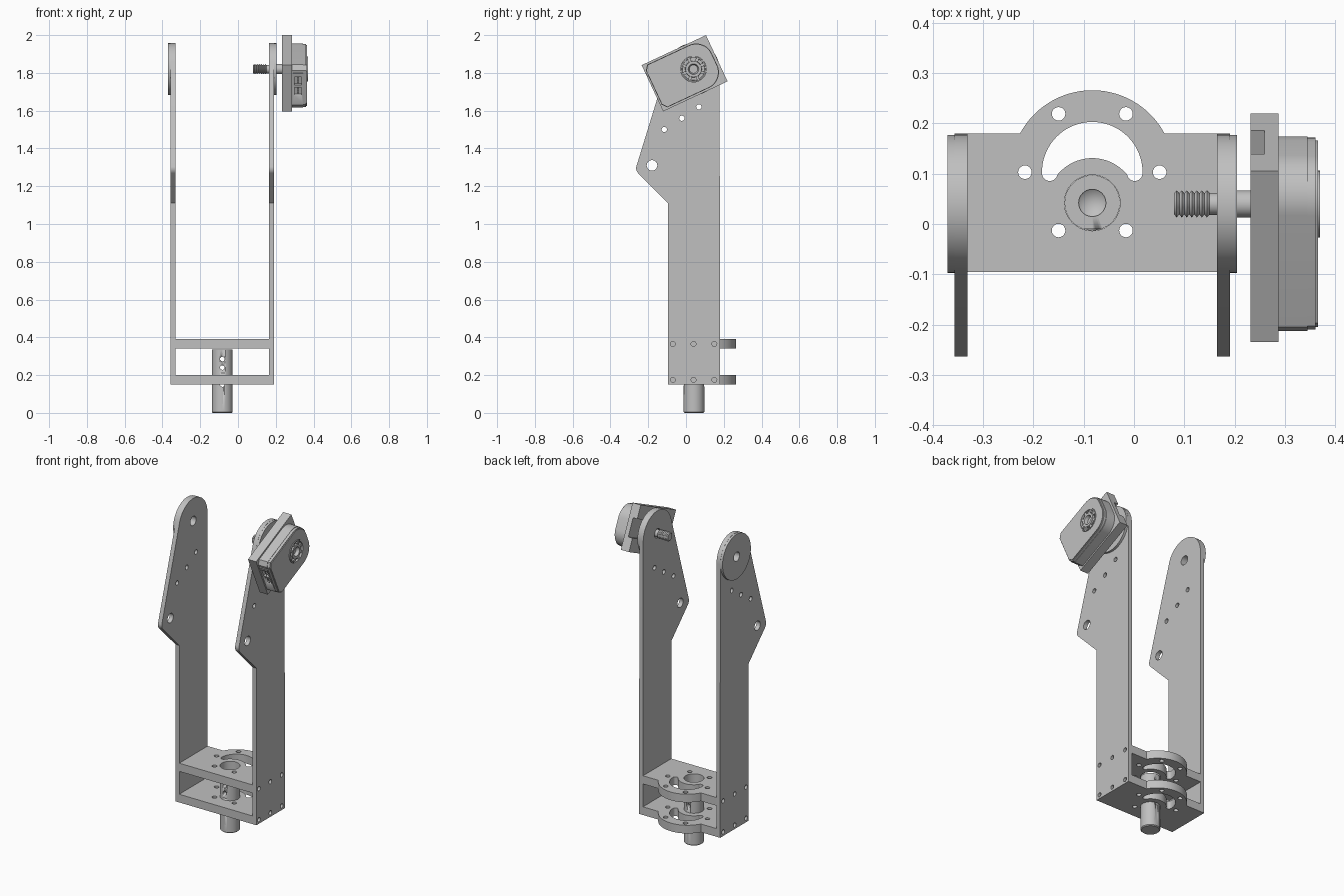
import bpy, bmesh, math
from mathutils import Matrix, Vector

cube = bpy.data.objects.get("Cube")
if cube:
    bpy.data.objects.remove(cube)

grey = bpy.data.materials.new("light_grey")
grey.use_nodes = True
COLOUR = (0.53, 0.53, 0.53, 1)
grey.diffuse_color = COLOUR
grey.node_tree.nodes["Principled BSDF"].inputs["Base Color"].default_value = COLOUR


def finish(name, bm, matrix):
    """Clean a bmesh, place it and make it an object."""
    bmesh.ops.remove_doubles(bm, verts=bm.verts, dist=1e-5)
    bmesh.ops.transform(bm, matrix=matrix, verts=bm.verts)
    bmesh.ops.recalc_face_normals(bm, faces=bm.faces)
    me = bpy.data.meshes.new(name)
    bm.to_mesh(me)
    bm.free()
    me.materials.clear()
    me.materials.append(grey)
    ob = bpy.data.objects.new(name, me)
    bpy.context.collection.objects.link(ob)
    bpy.ops.object.select_all(action="DESELECT")
    ob.select_set(True)
    bpy.context.view_layer.objects.active = ob
    bpy.ops.object.shade_smooth_by_angle(angle=math.radians(30))
    return ob


def arc(x, y, r, a0, a1, n=24):
    angles = [math.radians(a0 + (a1 - a0) * i / n) for i in range(n + 1)]
    return [(x + r * math.cos(a), y + r * math.sin(a)) for a in angles]


def circle(x, y, r, n=32):
    return arc(x, y, r, 0, 360, n)[:-1]


def sheet(name, outlines, low, high, matrix=Matrix()):
    """Flat sheet: first outline is the edge, the others are holes."""
    cu = bpy.data.curves.new(name + "_outline", "CURVE")
    cu.dimensions, cu.fill_mode, cu.extrude = "2D", "BOTH", (high - low) / 2
    for points in outlines:
        sp = cu.splines.new("POLY")
        sp.points.add(len(points) - 1)
        for p, (x, y) in zip(sp.points, points):
            p.co = (x, y, 0, 1)
        sp.use_cyclic_u = True
    tmp = bpy.data.objects.new(name + "_outline", cu)
    bpy.context.collection.objects.link(tmp)
    bpy.context.view_layer.update()
    me = bpy.data.meshes.new_from_object(tmp.evaluated_get(bpy.context.evaluated_depsgraph_get()))
    bm = bmesh.new()
    bm.from_mesh(me)
    bpy.data.objects.remove(tmp)
    bpy.data.meshes.remove(me)
    return finish(name, bm, matrix @ Matrix.Translation((0, 0, (low + high) / 2)))


def lathe(name, profile, matrix, steps=48):
    """Revolve (radius, height) points about the local z axis."""
    bm = bmesh.new()
    vs = [bm.verts.new((r, 0, h)) for r, h in profile]
    edges = [bm.edges.new(pair) for pair in zip(vs, vs[1:])]
    bmesh.ops.spin(bm, geom=vs + edges, cent=(0, 0, 0), axis=(0, 0, 1),
                   angle=math.tau, steps=steps, use_duplicate=False)
    return finish(name, bm, matrix)


def box(name, low, high, matrix=Matrix()):
    low, high = Vector(low), Vector(high)
    bm = bmesh.new()
    bmesh.ops.create_cube(bm, size=1)
    return finish(name, bm, matrix @ Matrix.Translation((low + high) / 2)
                  @ Matrix.Diagonal((*(high - low), 1)))


def cut(target, cutter):
    cutter.hide_render = True
    mod = target.modifiers.new("cut", "BOOLEAN")
    mod.operation, mod.object, mod.solver = "DIFFERENCE", cutter, "EXACT"
    bpy.context.view_layer.objects.active = target
    bpy.ops.object.modifier_apply(modifier=mod.name)
    bpy.data.objects.remove(cutter)


# Frame whose local x, y, z run along world y, z, x
SIDE = Matrix(((0, 0, 1, 0), (1, 0, 0, 0), (0, 1, 0, 0), (0, 0, 0, 1)))
PY, PZ = 0.04, 1.82                       # pivot
PIVOT = SIDE @ Matrix.Translation((PY, PZ, 0))

# Side arms with their holes
arm = ([(-0.095, 0.15), (0.18, 0.15)] + arc(PY, PZ, 0.138, 0, 164)
       + arc(-0.227, 1.295, 0.037, 164, 225, 8) + [(-0.095, 1.11)])
pivot_hole = circle(PY, PZ, 0.028)
holes = [pivot_hole, circle(-0.18, 1.31, 0.028)]
holes += [circle(y, z, 0.014, 20) for y, z in ((-0.115, 1.5), (-0.022, 1.56), (0.068, 1.62))]
holes += [circle(y, z, 0.013, 20) for y in (-0.07, 0.04, 0.15) for z in (0.175, 0.365)]
for side, low, high, out in (("left", 0.165, 0.191, 0.205), ("right", -0.357, -0.331, -0.371)):
    sheet(side + "_arm", [arm] + holes, low, high, SIDE)
    a, b = sorted((high if out > 0 else low, out))
    sheet(side + "_pivot_disc", [circle(PY, PZ, 0.137, 64), pivot_hole], a, b, SIDE)

# Two cross shelves with a rounded back, bolt circle and crescent slot
CX, CY, SY = -0.083, 0.103, 0.042
shelf = ([(-0.331, -0.095), (0.165, -0.095), (0.165, 0.18)]
         + arc(CX, CY, 0.163, 28.2, 151.8, 40) + [(-0.331, 0.18)])
slot = (arc(CX, CY, 0.1, 0, 180, 36) + arc(CX - 0.0845, CY - 0.002, 0.0155, 190, 350, 10)
        + arc(CX, SY, 0.089, 138, 42) + arc(CX + 0.0845, CY - 0.002, 0.0155, 190, 350, 10))
bolts = [circle(*p, 0.0135, 20) for p in circle(CX, CY, 0.134, 6)]
for name, low, high in (("lower_shelf", 0.15, 0.2), ("upper_shelf", 0.34, 0.39)):
    sheet(name, [shelf, slot, circle(CX, SY, 0.0555, 48)] + bolts, low, high)

# Base shaft with a countersunk top, front flat and cross holes
shaft = lathe("base_shaft", [(0, 0), (0.05, 0), (0.055, 0.005), (0.055, 0.335),
                             (0.027, 0.335), (0.027, 0.325), (0, 0.305)],
              Matrix.Translation((CX, SY, 0)))
cut(shaft, box("flat_cutter", (-0.2, -0.1, 0.21), (0.1, -0.01, 0.4)))
for z in (0.15, 0.24, 0.285):
    cut(shaft, lathe("hole_cutter", [(0, -0.1), (0.012, -0.1), (0.012, 0.2), (0, 0.2)],
                     Matrix.Translation((CX, SY, z)) @ Matrix.Rotation(math.pi / 2, 4, "X"), 20))

# Threaded pivot bolt
bolt = [(0, 0.08)]
for i in range(7):
    bolt += [(0.021, 0.08 + i * 0.01), (0.027, 0.085 + i * 0.01)]
bolt += [(0.022, 0.15), (0.022, 0.2), (0.027, 0.2), (0.027, 0.262), (0, 0.262)]
lathe("pivot_bolt", bolt, PIVOT, 32)

# Tilted frame of the motor
MOTOR = SIDE @ Matrix.Translation((-0.0075, 1.798, 0)) @ Matrix.Rotation(math.radians(25), 4, "Z")
HUB = 0.052

# Mounting block with an open channel on its inner half
L, W, N = 0.188, 0.135, 0.055
sheet("mount_outer", [[(-L, -W), (L, -W), (L, W), (-L, W)]], 0.26, 0.287, MOTOR)
sheet("mount_inner", [[(-L, -W), (L, -W), (L, -N), (HUB, -N), (HUB, N), (L, N),
                       (L, W), (-L, W)]], 0.232, 0.26, MOTOR)


def motor_outline(inset):
    half = ([(-0.18, 0.1), (-0.16, 0.125)] + arc(0.085, 0.035, 0.09, 90, 0, 10))
    half = [(x - math.copysign(inset, x), y - inset) for x, y in half]
    return half + [(x, -y) for x, y in reversed(half)]


# Motor casing, bevelled cover and sockets on the low end
hub_hole = circle(HUB, 0, 0.068, 48)
casing = sheet("motor_casing", [motor_outline(0)], 0.287, 0.345, MOTOR)
for v in (-0.045, 0.015):
    cut(casing, box("socket_cutter", (-0.2, v, 0.298), (-0.162, v + 0.046, 0.336), MOTOR))
    for k in range(3):
        p = v + 0.010 + k * 0.013
        box("socket_pin", (-0.177, p - 0.003, 0.314), (-0.16, p + 0.003, 0.320), MOTOR)
box("socket_rib", (-0.184, 0.068, 0.292), (-0.17, 0.085, 0.345), MOTOR)
sheet("motor_cover", [motor_outline(0.002), hub_hole], 0.345, 0.361, MOTOR)
sheet("motor_cover_rim", [motor_outline(0.006), hub_hole], 0.361, 0.366, MOTOR)

# Output hub with a ring of studs
hub_frame = MOTOR @ Matrix.Translation((HUB, 0, 0))
lathe("motor_hub", [(0, 0.35), (0.022, 0.35), (0.028, 0.369), (0.042, 0.369), (0.044, 0.356),
                    (0.059, 0.356), (0.06, 0.37), (0.0665, 0.37), (0.0665, 0.345), (0, 0.345)],
      hub_frame)
for x, y in circle(0, 0, 0.051, 8):
    lathe("hub_stud", [(0, 0.35), (0.009, 0.35), (0.009, 0.367), (0, 0.367)],
          hub_frame @ Matrix.Translation((x, y, 0)), 16)
